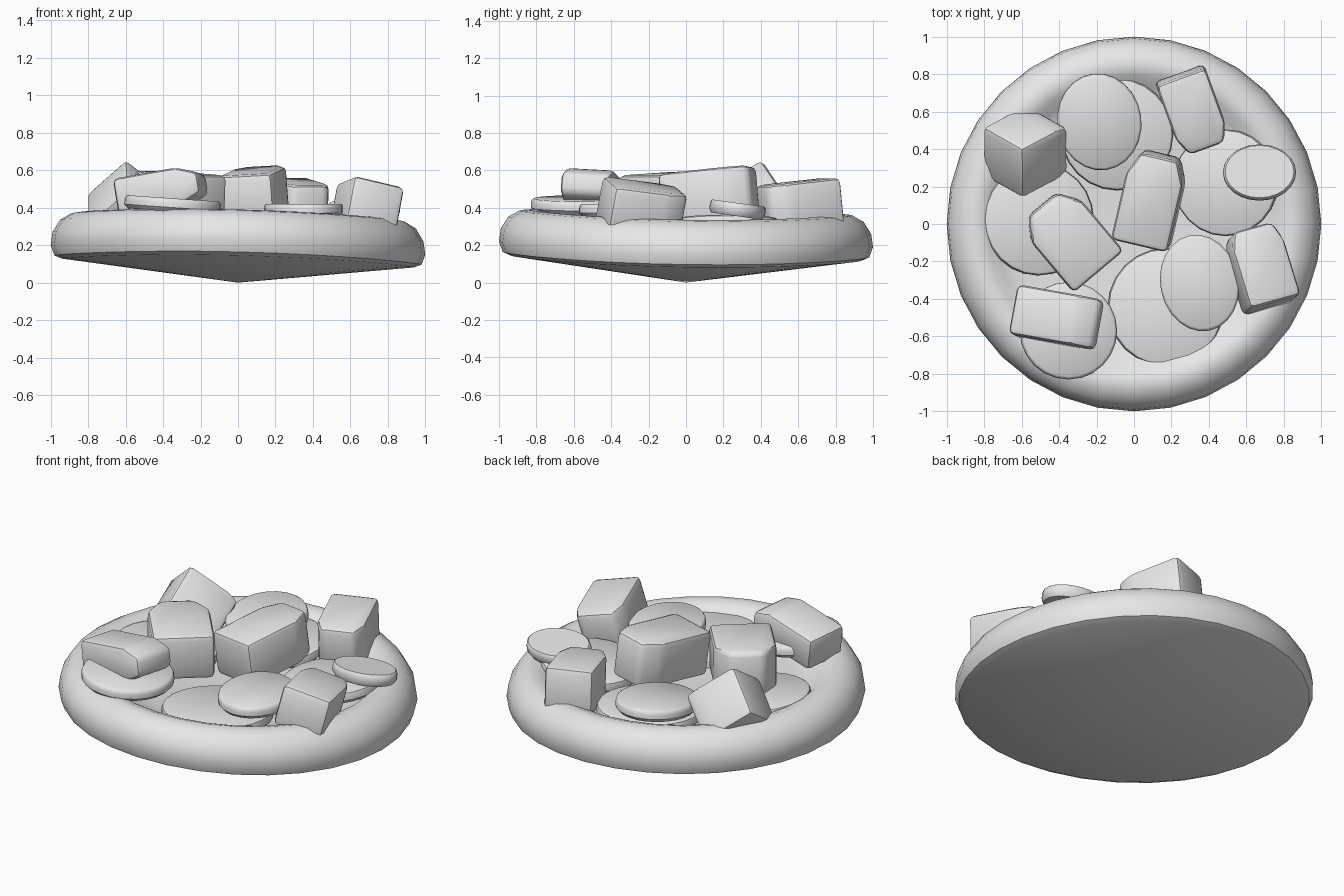
import bpy, bmesh, math
from mathutils import Euler

cube = bpy.data.objects.get("Cube")
if cube:
    bpy.data.objects.remove(cube, do_unlink=True)

grey = bpy.data.materials.new("pale_grey")
grey.use_nodes = True
grey.diffuse_color = (0.8, 0.8, 0.8, 1)
grey.node_tree.nodes["Principled BSDF"].inputs["Base Color"].default_value = (0.8, 0.8, 0.8, 1)


def finish(bm, name, loc=(0, 0, 0), rot=(0, 0, 0), angle=40):
    bmesh.ops.recalc_face_normals(bm, faces=bm.faces)
    mesh = bpy.data.meshes.new(name)
    bm.to_mesh(mesh)
    bm.free()
    mesh.materials.append(grey)
    ob = bpy.data.objects.new(name, mesh)
    bpy.context.collection.objects.link(ob)
    ob.location = loc
    ob.rotation_euler = Euler([math.radians(a) for a in rot])
    bpy.ops.object.select_all(action='DESELECT')
    ob.select_set(True)
    bpy.context.view_layer.objects.active = ob
    bpy.ops.object.shade_smooth_by_angle(angle=math.radians(angle))
    return ob


def lathe(profile, sides):
    """Spin a radius/height profile about z."""
    bm = bmesh.new()
    verts = [bm.verts.new((r, 0, z)) for r, z in profile]
    edges = [bm.edges.new(pair) for pair in zip(verts, verts[1:])]
    bmesh.ops.spin(bm, geom=verts + edges, cent=(0, 0, 0), axis=(0, 0, 1),
                   angle=math.tau, steps=sides, use_merge=True)
    bmesh.ops.remove_doubles(bm, verts=bm.verts, dist=0.0005)
    return bm


# Round base: shallow cone underneath, fat rolled rim, sunken floor
base = lathe([(0, 0), (0.94, 0.118), (0.98, 0.135), (1, 0.19), (0.99, 0.26),
              (0.95, 0.325), (0.89, 0.36), (0.84, 0.367), (0.79, 0.35),
              (0.74, 0.31), (0.68, 0.28), (0.58, 0.265), (0, 0.26)], 32)
for v in base.verts:  # slightly uneven rim
    x, y = v.co.x, v.co.y
    v.co.z += -0.025 * x - 0.015 * y + 0.015 * (y * y - x * x)
finish(base, "base_with_rim")


# Round slices with soft edges
def slice_disc(name, loc, rx, ry, rot=(0, 0, 0), h=0.035):
    bm = lathe([(0, -h), (0.92, -h), (1, -h * 0.4), (1, h * 0.3),
                (0.98, h * 0.8), (0.94, h), (0, h)], 24)
    for v in bm.verts:
        v.co.x *= rx
        v.co.y *= ry
    finish(bm, name, loc, rot)


slice_disc("slice_left", (-0.51, 0.025, 0.305), 0.295, 0.3, (0, 6, 0))
slice_disc("slice_back", (-0.09, 0.48, 0.29), 0.3, 0.3, (3, 0, 0))
slice_disc("slice_right", (0.49, 0.22, 0.305), 0.28, 0.285, (0, -5, 0))
slice_disc("slice_front", (0.17, -0.445, 0.285), 0.31, 0.315, (-3, 0, 0))
slice_disc("slice_front_corner", (-0.35, -0.57, 0.415), 0.26, 0.26, (0, 4, 0))
slice_disc("slice_back_upper", (-0.185, 0.545, 0.385), 0.225, 0.26, (6, 0, 8))
slice_disc("slice_right_upper", (0.67, 0.275, 0.39), 0.195, 0.15, (-8, 0, 0))
slice_disc("slice_front_upper", (0.35, -0.315, 0.385), 0.21, 0.26, (0, 0, 12))


# Soft-edged chunks, narrowed at one end
def chunk(name, loc, size, rot, nose=0.45):
    a, b, c = (s / 2 for s in size)
    bm = bmesh.new()
    outline = [(-a, -b), (a * 0.5, -b), (a, -b * (1 - nose)),
               (a, b * (1 - nose)), (a * 0.5, b), (-a, b)]
    face = bm.faces.new([bm.verts.new((x, y, -c)) for x, y in outline])
    top = bmesh.ops.extrude_face_region(bm, geom=[face])["geom"]
    moved = [g for g in top if isinstance(g, bmesh.types.BMVert)]
    bmesh.ops.translate(bm, verts=moved, vec=(0, 0, 2 * c))
    bmesh.ops.recalc_face_normals(bm, faces=bm.faces)
    bmesh.ops.bevel(bm, geom=bm.edges[:], offset=0.03, segments=2,
                    profile=0.5, affect='EDGES', clamp_overlap=True)
    finish(bm, name, loc, rot)


chunk("chunk_back_left", (-0.58, 0.39, 0.385), (0.34, 0.32, 0.31), (42, 35, 28), 0.1)
chunk("chunk_centre", (0.09, 0.13, 0.465), (0.49, 0.31, 0.27), (-3, -6, 77), 0.35)
chunk("chunk_back_right", (0.315, 0.605, 0.405), (0.41, 0.28, 0.27), (0, 6, -70), 0.3)
chunk("chunk_middle_left", (-0.34, -0.075, 0.45), (0.46, 0.35, 0.27), (0, -3, 130))
chunk("chunk_front_left", (-0.41, -0.5, 0.49), (0.46, 0.2, 0.27), (87, -10, -10))
chunk("chunk_right", (0.675, -0.235, 0.395), (0.42, 0.29, 0.25), (13, 7, 107), 0.25)
